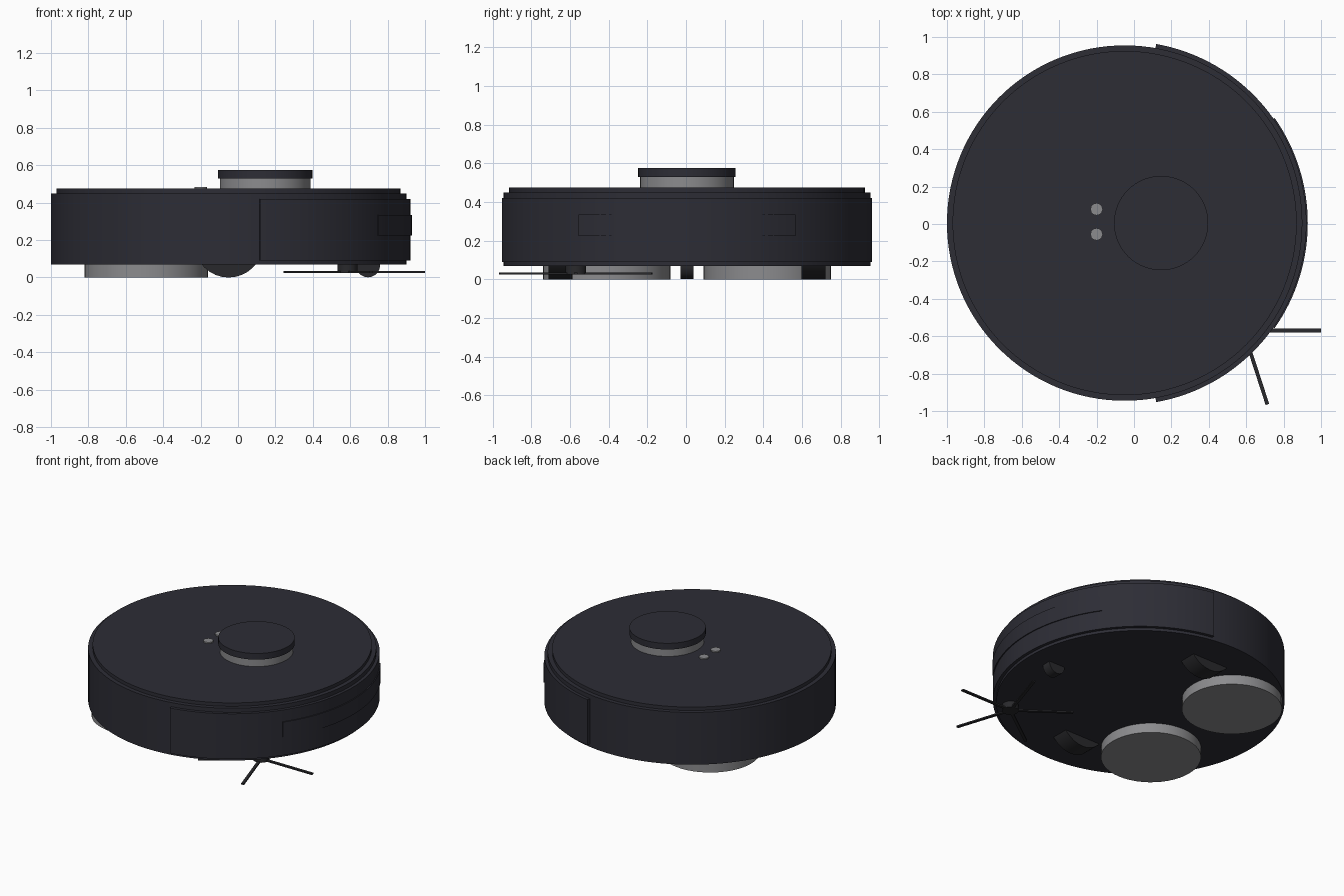
import bpy, bmesh, math
from mathutils import Matrix

cube = bpy.data.objects.get("Cube")
if cube:
    bpy.data.objects.remove(cube, do_unlink=True)


def material(name, rgb):
    m = bpy.data.materials.new(name)
    m.use_nodes = True
    m.diffuse_color = (*rgb, 1)
    bsdf = next(n for n in m.node_tree.nodes if n.type == 'BSDF_PRINCIPLED')
    bsdf.inputs["Base Color"].default_value = (*rgb, 1)
    return m


SHELL = material("charcoal plastic", (0.026, 0.026, 0.036))
GREY = material("mid grey", (0.26, 0.26, 0.27))
RUBBER = material("dark rubber", (0.022, 0.022, 0.025))

CX, CY = -0.05, 0.005      # centre of the round body


def finish(bm, name, mat):
    bmesh.ops.recalc_face_normals(bm, faces=bm.faces)
    me = bpy.data.meshes.new(name)
    bm.to_mesh(me)
    bm.free()
    me.materials.append(mat)
    ob = bpy.data.objects.new(name, me)
    bpy.context.collection.objects.link(ob)
    bpy.ops.object.select_all(action='DESELECT')
    ob.select_set(True)
    bpy.context.view_layer.objects.active = ob
    bpy.ops.object.shade_smooth_by_angle(angle=math.radians(30))
    return ob


def disc(name, mat, x, y, z0, z1, r, sides):
    """Upright cylinder between two heights."""
    bm = bmesh.new()
    bmesh.ops.create_cone(bm, cap_ends=True, segments=sides, radius1=r, radius2=r,
                          depth=z1 - z0, matrix=Matrix.Translation((x, y, (z0 + z1) / 2)))
    return finish(bm, name, mat)


def wheel(name, x, y, z, r, width, sides):
    """Cylinder rolling along x."""
    bm = bmesh.new()
    m = Matrix.Translation((x, y, z)) @ Matrix.Rotation(math.pi / 2, 4, 'X')
    bmesh.ops.create_cone(bm, cap_ends=True, segments=sides, radius1=r, radius2=r,
                          depth=width, matrix=m)
    return finish(bm, name, RUBBER)


def arc_shell(name, mat, r0, r1, z0, z1, half_angle, steps):
    """Curved wall wrapped around the +x side of the body."""
    bm = bmesh.new()
    rings = []
    for i in range(steps + 1):
        a = math.radians(half_angle) * (2 * i / steps - 1)
        rings.append([bm.verts.new((CX + r * math.cos(a), CY + r * math.sin(a), z))
                      for r, z in ((r0, z0), (r1, z0), (r1, z1), (r0, z1))])
    for a, b in zip(rings, rings[1:]):
        for k in range(4):
            n = (k + 1) % 4
            bm.faces.new((a[k], a[n], b[n], b[k]))
    bm.faces.new(rings[0])
    bm.faces.new(rings[-1])
    return finish(bm, name, mat)


# Round body and lid
disc("body", SHELL, CX, CY, 0.07, 0.45, 0.95, 128)
disc("lid", SHELL, CX, CY, 0.45, 0.475, 0.92, 128)

# Bumper with its sensor window
arc_shell("bumper", SHELL, 0.94, 0.972, 0.09, 0.42, 80, 64)
arc_shell("sensor_window", SHELL, 0.965, 0.979, 0.225, 0.335, 35, 32)

# Turret
disc("turret_neck", GREY, 0.145, CY, 0.47, 0.53, 0.242, 64)
disc("turret_cap", SHELL, 0.145, CY, 0.53, 0.575, 0.252, 64)

# Buttons, mop pads and drive wheels in pairs
for side, s in (("right", -1), ("left", 1)):
    disc(side + "_button", GREY, -0.2, 0.012 + s * 0.067, 0.47, 0.484, 0.033, 12)
    disc(side + "_mop_pad", GREY, -0.49, CY + s * 0.415, 0, 0.075, 0.33, 48)
    wheel(side + "_drive_wheel", CX, CY + s * 0.655, 0.185, 0.185, 0.125, 32)

# Caster
wheel("caster_wheel", 0.695, CY, 0.066, 0.065, 0.068, 20)

# Side brush: hub and five whiskers
BX, BY, LENGTH = 0.585, -0.57, 0.415
disc("brush_hub", RUBBER, BX, BY, 0.025, 0.075, 0.054, 20)
bm = bmesh.new()
for i in range(5):
    m = (Matrix.Translation((BX, BY, 0.03)) @ Matrix.Rotation(i * math.tau / 5, 4, 'Z')
         @ Matrix.Translation((LENGTH / 2, 0, 0))
         @ Matrix.Diagonal((LENGTH, 0.02, 0.01, 1)))
    bmesh.ops.create_cube(bm, size=1, matrix=m)
finish(bm, "brush_whiskers", RUBBER)
